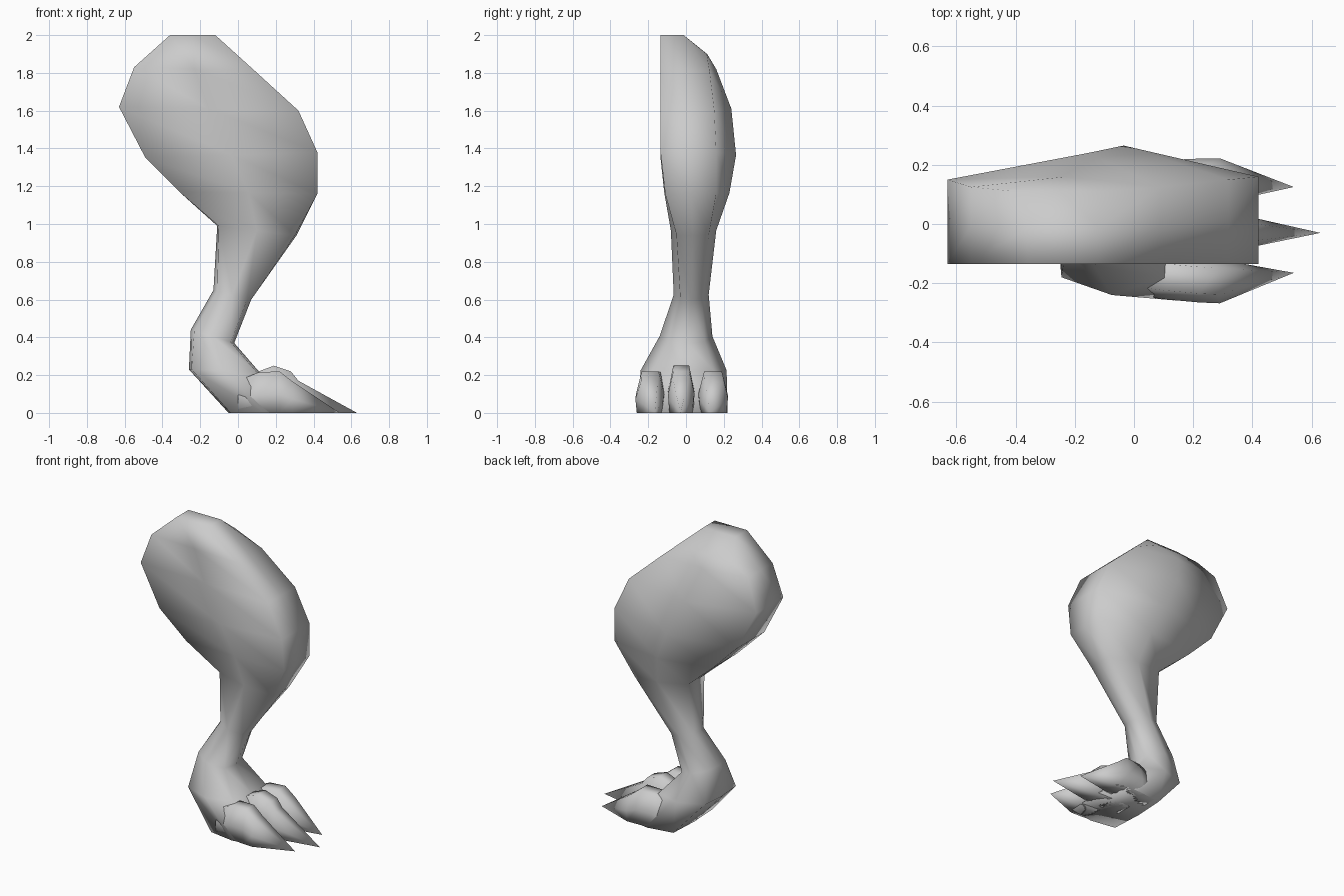
import bpy, bmesh

if "Cube" in bpy.data.objects:
    bpy.data.objects.remove(bpy.data.objects["Cube"])


def loft(name, rings):
    """Skin a list of equal-length point rings, closing both ends."""
    bm = bmesh.new()
    loops = [[bm.verts.new(p) for p in ring] for ring in rings]
    n = len(loops[0])
    for a, b in zip(loops, loops[1:]):
        for i in range(n):
            j = (i + 1) % n
            bm.faces.new((a[i], a[j], b[j], b[i]))
    bm.faces.new(loops[0])
    bm.faces.new(loops[-1])
    bmesh.ops.remove_doubles(bm, verts=bm.verts, dist=0.0005)
    bmesh.ops.recalc_face_normals(bm, faces=bm.faces)
    mesh = bpy.data.meshes.new(name)
    bm.to_mesh(mesh)
    bm.free()
    mesh.shade_smooth()
    obj = bpy.data.objects.new(name, mesh)
    bpy.context.collection.objects.link(obj)
    return obj


def leg_ring(back, front, inner, inner_edge, outer_edge, outer, inset):
    """Eight-sided section between a back and a front profile point."""
    def at(u, y):
        return (back[0] + (front[0] - back[0]) * u, y,
                back[1] + (front[1] - back[1]) * u)
    mid = (inner_edge + outer_edge) / 2
    k = inset
    return [at(k, inner_edge), at(.5, inner), at(1 - k, inner_edge), at(1, mid),
            at(1 - k, outer_edge), at(.5, outer), at(k, outer_edge), at(0, mid)]


# Leg: thigh with flat inner side, narrow shin, heel and sole
sections = [
    ((-.36, 2.0), (-.12, 2.0), -.135, -.135, .11, .11, 0),
    ((-.55, 1.83), (.09, 1.81), -.135, -.135, .125, .16, 0),
    ((-.63, 1.62), (.32, 1.60), -.135, -.135, .15, .24, 0),
    ((-.49, 1.35), (.42, 1.38), -.135, -.135, .16, .265, 0),
    ((-.31, 1.17), (.42, 1.16), -.115, -.11, .16, .23, 0),
    ((-.11, .99), (.31, .94), -.08, -.05, .12, .16, .02),
    ((-.13, .65), (.07, .60), -.065, -.03, .085, .12, .1),
    ((-.25, .44), (-.02, .37), -.14, -.09, .10, .14, .08),
    ((-.26, .23), (.11, .22), -.24, -.18, .15, .215, .04),
    ((-.05, 0), (.32, 0), -.258, -.23, .19, .22, .03),
]
rings = [leg_ring(*s) for s in sections]
# The top slopes down toward the outer side
rings[0][4:7] = [(-.10, .11, 1.9), (-.25, .112, 1.9), (-.42, .112, 1.89)]
loft("leg", rings)


def toe(name, stations, tip):
    """Six-sided toe along x; station = (x, centre y, half width, top z)."""
    rings = []
    for x, y, w, h in stations:
        rings.append([(x, y - .9 * w, 0), (x, y - w, .45 * h), (x, y - .6 * w, h),
                      (x, y + .6 * w, h), (x, y + w, .45 * h), (x, y + .9 * w, 0)])
    rings.append([tip] * 6)
    return loft(name, rings)


# Three pointed toes
toe("middle_toe", [(.06, -.025, .06, .17), (.11, -.025, .066, .22),
                   (.19, -.025, .07, .25), (.28, -.025, .07, .22),
                   (.32, -.027, .067, .17)], (.63, -.03, 0))
toe("inner_toe", [(.0, -.17, .07, .17), (.11, -.18, .075, .215),
                  (.22, -.19, .075, .22), (.29, -.194, .074, .165)],
    (.54, -.165, 0))
toe("outer_toe", [(.0, .13, .07, .17), (.11, .14, .076, .215),
                  (.22, .143, .078, .22), (.29, .146, .076, .165)],
    (.54, .125, 0))
